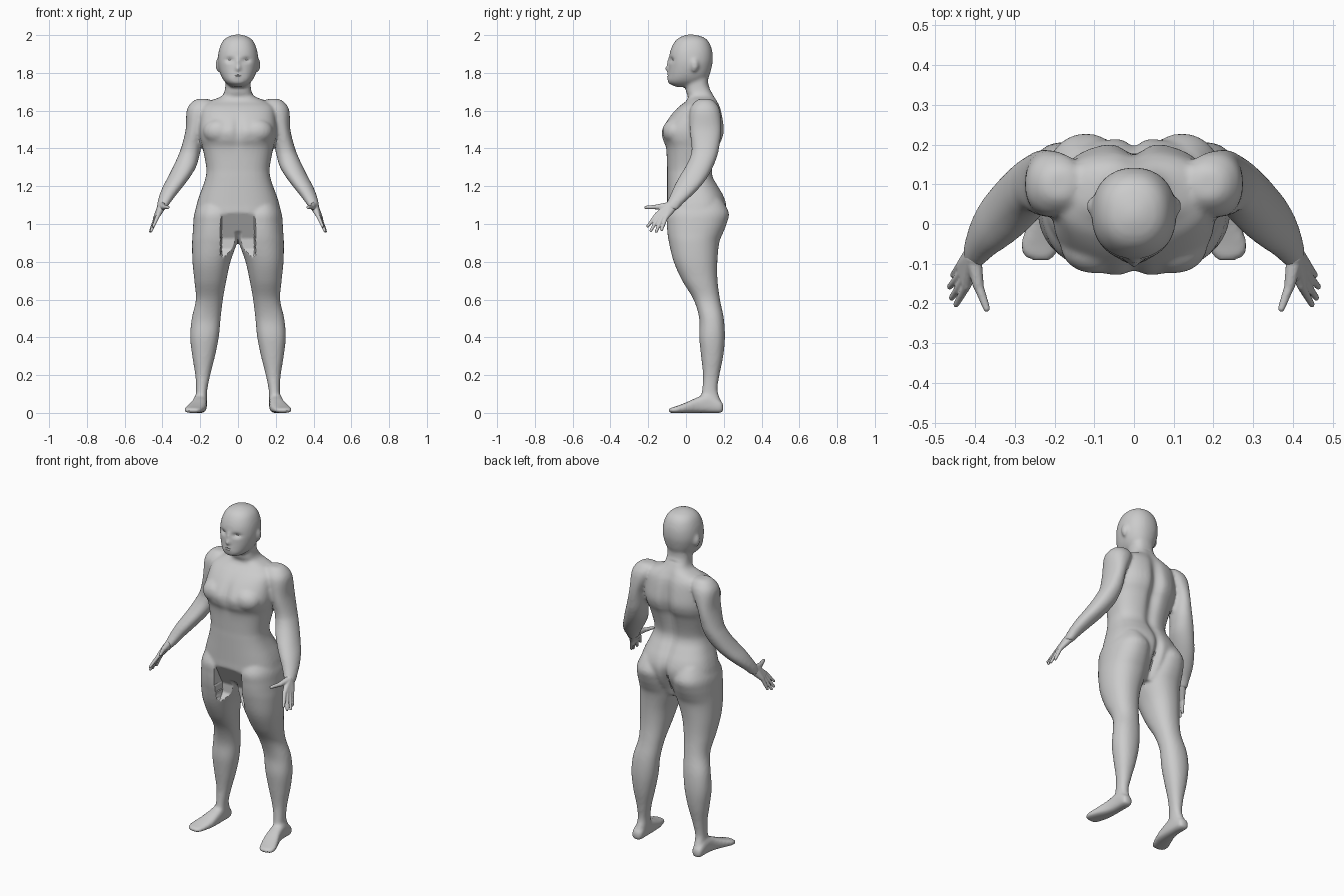
import bpy, bmesh, math
from mathutils import Vector

if "Cube" in bpy.data.objects:
    bpy.data.objects.remove(bpy.data.objects["Cube"])

skin = bpy.data.materials.new("light_grey")
skin.diffuse_color = (0.6, 0.6, 0.6, 1)
skin.use_nodes = True
skin.node_tree.nodes["Principled BSDF"].inputs["Base Color"].default_value = skin.diffuse_color


def spline(rows, n=5):
    """Catmull-Rom resampling of a list of section rows."""
    out = []
    for i in range(len(rows) - 1):
        a, b, c, d = (rows[max(i - 1, 0)], rows[i], rows[i + 1], rows[min(i + 2, len(rows) - 1)])
        for k in range(n):
            t = k / n
            out.append([q + 0.5 * t * (r - p + t * (2 * p - 5 * q + 4 * r - s + t * (3 * (q - r) + s - p)))
                        for p, q, r, s in zip(a, b, c, d)])
    return out + [list(rows[-1])]


def loft(bm, rows, side=1, axis="z", power=2.2, seg=40):
    """Closed skin through rows of (level, u0, u1, v0, v1) rounded sections."""
    rings = []
    for lv, u0, u1, v0, v1 in spline(rows):
        ring = []
        for k in range(seg):
            a = 2 * math.pi * k / seg
            c, s = math.cos(a), math.sin(a)
            u = (u0 + u1) / 2 + (u1 - u0) / 2 * math.copysign(abs(c) ** (2 / power), c)
            v = (v0 + v1) / 2 + (v1 - v0) / 2 * math.copysign(abs(s) ** (2 / power), s)
            ring.append(bm.verts.new((u * side, v, lv) if axis == "z" else (u * side, lv, v)))
        rings.append(ring)
    for r0, r1 in zip(rings, rings[1:]):
        for k in range(seg):
            bm.faces.new((r0[k], r0[(k + 1) % seg], r1[(k + 1) % seg], r1[k]))
    bm.faces.new(rings[0])
    bm.faces.new(rings[-1])


def blob(bm, centre, radii, side=1):
    vs = bmesh.ops.create_icosphere(bm, subdivisions=3, radius=1)["verts"]
    for v in vs:
        v.co = Vector([(c + r * p) for c, r, p in zip(centre, radii, v.co)])
        v.co.x *= side


def hull(bm, balls, side):
    """Convex skin around balls of (x, y, z, radius)."""
    tmp = bmesh.new()
    n = 60
    for x, y, z, r in balls:
        for k in range(n):
            h = 1 - 2 * (k + 0.5) / n
            w, a = math.sqrt(1 - h * h), k * 2.39996
            tmp.verts.new(((x + r * w * math.cos(a)) * side, y + r * w * math.sin(a), z + r * h))
    bmesh.ops.convex_hull(tmp, input=list(tmp.verts))
    copies = {}
    for f in tmp.faces:
        for v in f.verts:
            if v not in copies:
                copies[v] = bm.verts.new(v.co)
        bm.faces.new([copies[v] for v in f.verts])
    tmp.free()


def finish(bm, name, voxel, smooth, sculpt=None):
    """Fuse the overlapping parts into one skin and shade it."""
    bmesh.ops.recalc_face_normals(bm, faces=list(bm.faces))
    raw = bpy.data.meshes.new(name)
    bm.to_mesh(raw)
    bm.free()
    ob = bpy.data.objects.new(name, raw)
    bpy.context.collection.objects.link(ob)
    m = ob.modifiers.new("fuse", "REMESH")
    m.mode, m.voxel_size = "VOXEL", voxel
    m = ob.modifiers.new("soften", "SMOOTH")
    m.factor, m.iterations = 0.5, smooth
    me = bpy.data.meshes.new_from_object(ob.evaluated_get(bpy.context.evaluated_depsgraph_get()))
    ob.modifiers.clear()
    ob.data = me
    if sculpt:
        for v in me.vertices:
            sculpt(v.co)
    me.materials.clear()
    me.materials.append(skin)
    bpy.ops.object.select_all(action="DESELECT")
    ob.select_set(True)
    bpy.context.view_layer.objects.active = ob
    bpy.ops.object.shade_smooth_by_angle(angle=math.radians(40))


def centred(rows):
    return [(z, -w, w, y0, y1) for z, w, y0, y1 in rows]


body = bmesh.new()
# trunk and neck
loft(body, centred([
    (1.80, .066, .0, .12), (1.74, .067, .0, .118), (1.70, .072, .0, .138), (1.675, .09, .01, .153),
    (1.65, .15, .0, .167), (1.62, .19, -.04, .182), (1.57, .2, -.085, .195), (1.5, .205, -.128, .205),
    (1.45, .2, -.125, .195), (1.4, .187, -.106, .172), (1.3, .168, -.1, .143), (1.25, .171, -.1, .145),
    (1.2, .186, -.1, .172), (1.15, .205, -.1, .2), (1.1, .22, -.1, .215), (1.05, .226, -.1, .21),
    (1.0, .2, -.085, .19), (.95, .14, -.03, .16), (.9, .06, .03, .13)]), power=2.5)
# head
loft(body, centred([
    (2.003, .015, .01, .04), (1.99, .055, -.03, .09), (1.965, .083, -.06, .12), (1.92, .101, -.082, .138),
    (1.87, .107, -.09, .142), (1.83, .103, -.092, .136), (1.79, .092, -.095, .125), (1.76, .076, -.098, .11),
    (1.742, .058, -.088, .09), (1.725, .035, -.05, .07)]))
blob(body, (0, -.093, 1.823), (.015, .017, .022))            # nose tip
blob(body, (0, -.088, 1.85), (.01, .013, .035))              # nose bridge
blob(body, (0, -.09, 1.785), (.03, .014, .01))               # lips
for s in (1, -1):
    blob(body, (.108, .045, 1.842), (.011, .021, .035), s)   # ear
    blob(body, (.1, -.055, 1.49), (.085, .07, .07), s)       # chest
    # arm
    loft(body, [
        (1.662, .16, .215, .07, .13), (1.645, .13, .245, .045, .155), (1.6, .13, .272, .02, .18),
        (1.5, .18, .277, .02, .187), (1.4, .196, .302, .03, .175), (1.35, .207, .322, .02, .162),
        (1.3, .223, .345, -.005, .142), (1.25, .253, .37, -.035, .115), (1.2, .29, .397, -.062, .078),
        (1.15, .33, .417, -.084, .03), (1.11, .36, .427, -.104, -.014), (1.075, .385, .432, -.12, -.045)], s)
    # leg
    loft(body, [
        (1.13, .04, .2, -.06, .19), (1.06, .012, .23, -.1, .227), (1.0, .006, .237, -.101, .215),
        (.95, .004, .24, -.098, .195), (.9, .006, .243, -.09, .176), (.8, .04, .241, -.065, .166),
        (.7, .062, .231, -.02, .167), (.6, .08, .223, .04, .18), (.5, .092, .245, .07, .2),
        (.4, .102, .253, .07, .206), (.3, .122, .242, .08, .197), (.2, .147, .226, .09, .177),
        (.12, .163, .222, .085, .167), (.06, .165, .228, .07, .185), (.01, .175, .23, .05, .19)], s)
    # foot
    loft(body, [
        (.197, .185, .22, .01, .045), (.18, .17, .232, 0, .065), (.12, .165, .235, 0, .1),
        (.06, .165, .245, 0, .082), (.0, .17, .268, 0, .055), (-.05, .185, .285, 0, .036),
        (-.08, .198, .277, 0, .027), (-.092, .212, .255, .005, .02)], s, axis="y", power=2.8)


def bump(x, z, cx, cz, rx, rz):
    return math.exp(-((x - cx) / rx) ** 2 - ((z - cz) / rz) ** 2)


def sculpt(co):
    """Spine and seat groove, breastbone, eye sockets, mouth and groin recess."""
    x, z = abs(co.x), co.z
    if co.y > .08 and z < 1.72:
        co.y -= .03 * bump(x, z, 0, 1.46, .035, .17) + .012 * bump(x, z, 0, 1.2, .03, .1)
        co.y -= .035 * bump(x, z, 0, 1.0, .02, .1)
    if co.y < 0:
        co.y += .013 * bump(x, z, 0, 1.5, .025, .07)
        co.y += .014 * bump(x, z, .045, 1.868, .022, .012)
        co.y += .006 * bump(x, z, 0, 1.785, .025, .003)
    if x < .088 and .81 < z < 1.06:
        floor = -.1 + min((1.06 - z) * .55, .075, (z - .81) * .8 + .03)
        if co.y < floor:
            co.y = floor


finish(body, "body", .009, 5, sculpt)

# hands: wrist and palm, four fingers, thumb
for s, name in ((1, "left_hand"), (-1, "right_hand")):
    hand = bmesh.new()
    hull(hand, [(.395, -.055, 1.105, .022), (.402, -.085, 1.1, .022),
                (.421, -.152, 1.05, .013), (.437, -.105, 1.035, .012)], s)
    fingers = [((.421, -.155, 1.05), (.448, -.203, .988)), ((.428, -.14, 1.043), (.459, -.186, .965)),
               ((.433, -.123, 1.04), (.464, -.158, .96)), ((.437, -.105, 1.037), (.456, -.129, .97))]
    for a, b in fingers:
        hull(hand, [(*a, .0115), (*b, .008)], s)
    hull(hand, [(.402, -.1, 1.095, .02), (.392, -.155, 1.09, .014)], s)
    hull(hand, [(.392, -.155, 1.09, .013), (.371, -.213, 1.088, .009)], s)
    finish(hand, name, .004, 3)
